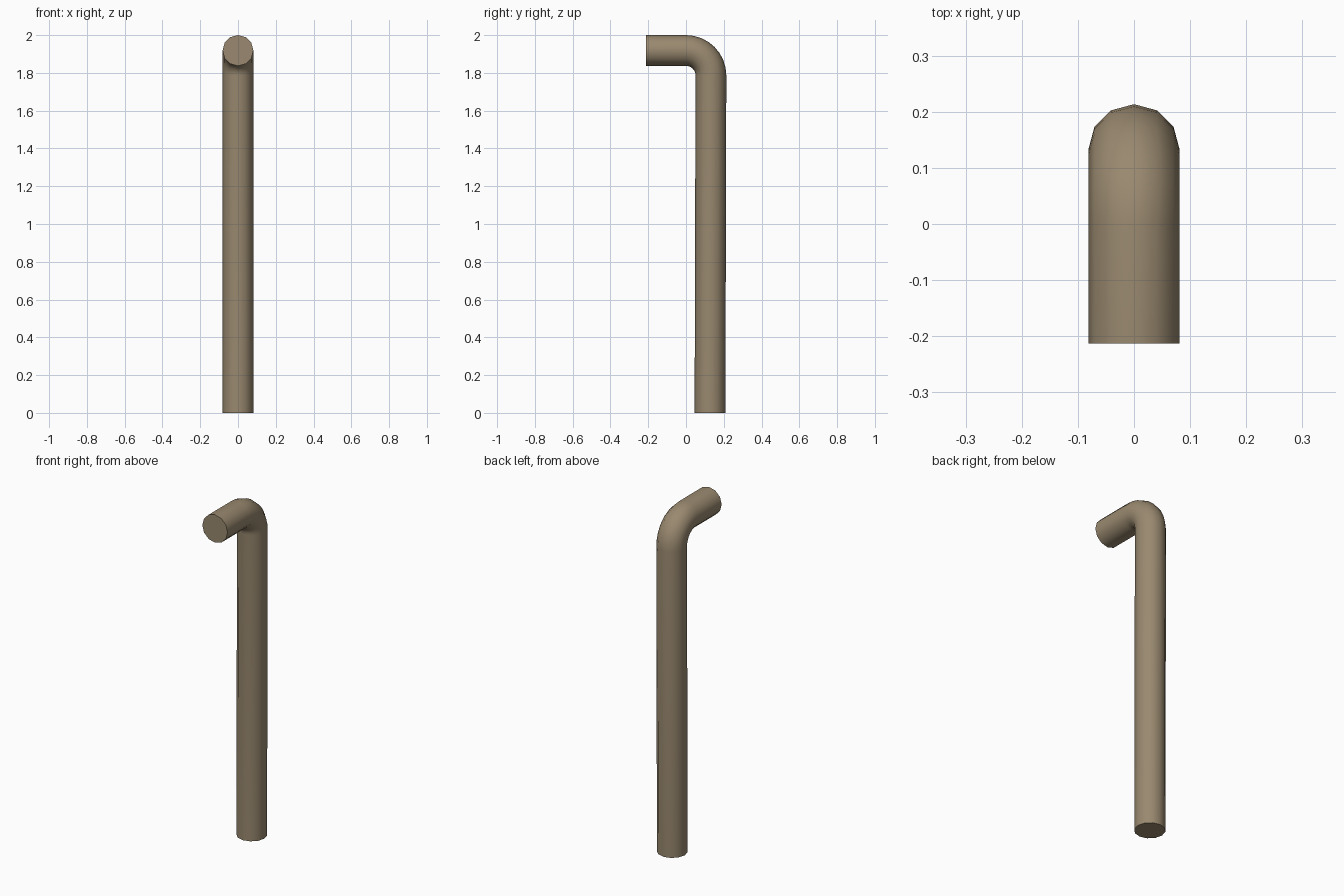
import bpy, bmesh, math

if "Cube" in bpy.data.objects:
    bpy.data.objects.remove(bpy.data.objects["Cube"])

R = 0.0815       # pipe radius
BEND = 0.132     # bend radius at the pipe centre
SIDES, STEPS = 12, 8
ZC = 2 - R - BEND  # bend centre height

# Centre line in the y-z plane: (y, z, direction angle)
path = [(BEND - 0.005, 0.0, 0.0)]
for i in range(STEPS + 1):
    a = math.pi / 2 * i / STEPS
    path.append((BEND * math.cos(a), ZC + BEND * math.sin(a), a))
path.append((-0.213, ZC + BEND, math.pi / 2))

# Sweep a twelve-sided ring along the centre line
bm = bmesh.new()
rings = []
for y, z, a in path:
    ring = []
    for k in range(SIDES):
        t = 2 * math.pi * k / SIDES
        out = R * math.cos(t)
        ring.append(bm.verts.new((R * math.sin(t),
                                  y + out * math.cos(a),
                                  z + out * math.sin(a))))
    rings.append(ring)
for lo, hi in zip(rings, rings[1:]):
    for k in range(SIDES):
        n = (k + 1) % SIDES
        bm.faces.new((lo[k], lo[n], hi[n], hi[k]))

# Flat end caps
bm.faces.new(rings[0])
bm.faces.new(rings[-1])
bmesh.ops.recalc_face_normals(bm, faces=bm.faces[:])

mesh = bpy.data.meshes.new("bent_pipe")
bm.to_mesh(mesh)
bm.free()
pipe = bpy.data.objects.new("bent_pipe", mesh)
bpy.context.collection.objects.link(pipe)

# Tan-brown finish
mat = bpy.data.materials.new("brown_metal")
mat.diffuse_color = (0.32, 0.25, 0.16, 1)
mat.use_nodes = True
mat.node_tree.nodes["Principled BSDF"].inputs["Base Color"].default_value = mat.diffuse_color
mesh.materials.append(mat)

# Smooth sides, sharp caps
bpy.context.view_layer.objects.active = pipe
pipe.select_set(True)
bpy.ops.object.shade_smooth_by_angle(angle=math.radians(40))
